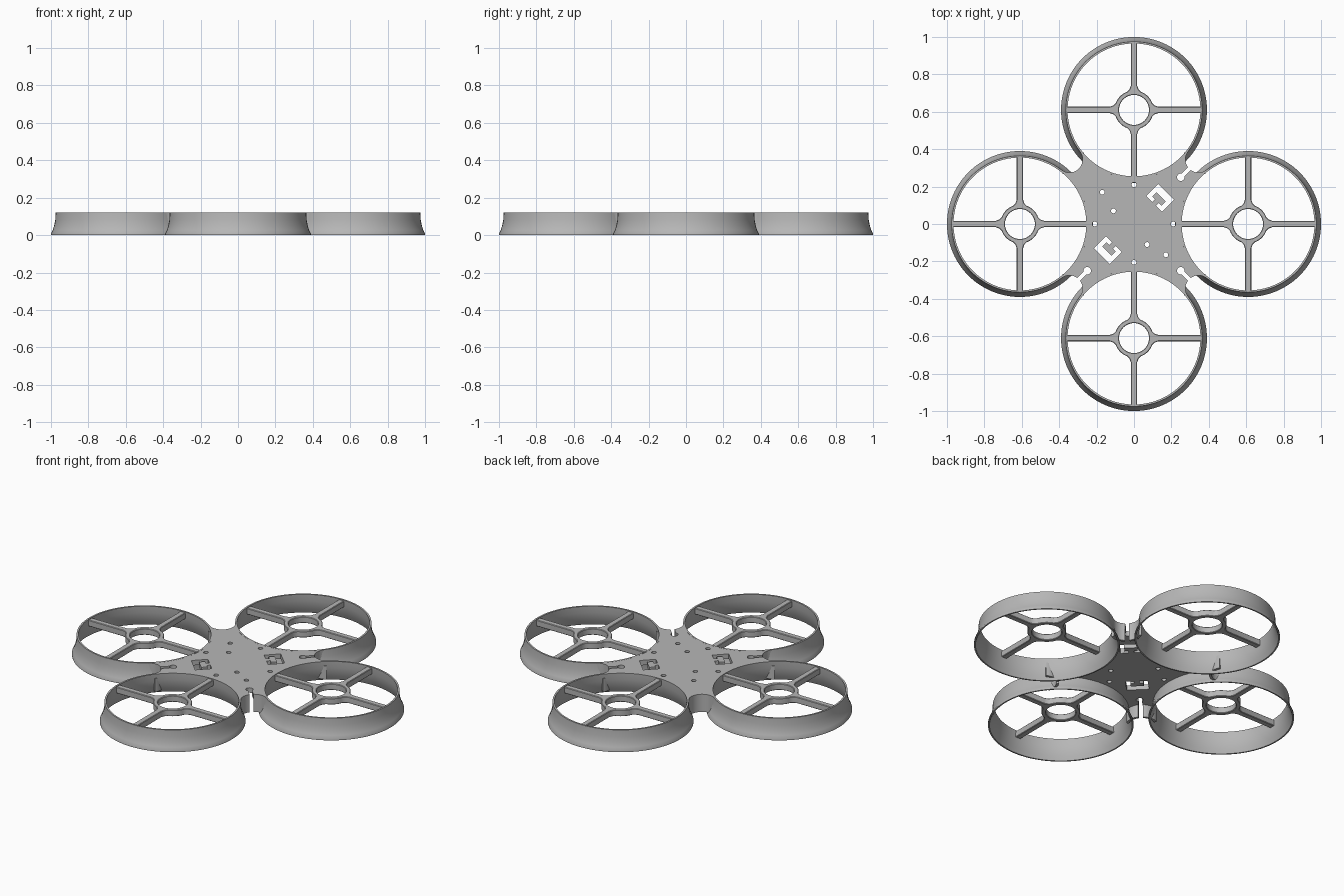
import bpy, bmesh
from math import sin, cos, radians, pi
from mathutils import Matrix, Vector

cube = bpy.data.objects.get("Cube")
if cube:
    bpy.data.objects.remove(cube)

HEIGHT = 0.12      # duct height
ARM = 0.61         # distance from the centre to each duct axis
WALL = 0.36        # mid radius of the duct wall
FILLET = 0.07      # radius of the concave corner edge
FC = 0.345         # centre of the corner edge on both axes

grey = bpy.data.materials.new("plain_grey")
grey.use_nodes = True
grey.diffuse_color = (0.47, 0.47, 0.47, 1)
grey.node_tree.nodes["Principled BSDF"].inputs["Base Color"].default_value = grey.diffuse_color


def arc(cx, cy, r, a, b, n=24):
    """Points on an arc from angle a to b, in degrees."""
    angles = [radians(a + (b - a) * i / n) for i in range(n + 1)]
    return [(cx + r * cos(t), cy + r * sin(t)) for t in angles]


def circle(cx, cy, r, n=24):
    return arc(cx, cy, r, 0, 360, n)[:-1]


def turn(points, quarter):
    c, s = round(cos(quarter * pi / 2)), round(sin(quarter * pi / 2))
    return [(c * x - s * y, s * x + c * y) for x, y in points]


def finish(ob):
    bpy.ops.object.select_all(action='DESELECT')
    ob.select_set(True)
    bpy.context.view_layer.objects.active = ob
    if ob.type == 'CURVE':
        bpy.ops.object.convert(target='MESH')
    ob = bpy.context.object
    bm = bmesh.new()
    bm.from_mesh(ob.data)
    bmesh.ops.remove_doubles(bm, verts=bm.verts, dist=0.0001)
    bmesh.ops.recalc_face_normals(bm, faces=bm.faces)
    bm.to_mesh(ob.data)
    bm.free()
    ob.data.materials.clear()
    ob.data.materials.append(grey)
    bpy.ops.object.shade_smooth_by_angle(angle=radians(30))
    return ob


def slab(name, loops, z0, z1, bevel=0.0, at=(0, 0)):
    """Extrude flat loops between two heights; inner loops become holes."""
    cu = bpy.data.curves.new(name, 'CURVE')
    cu.dimensions = '2D'
    cu.fill_mode = 'BOTH'
    cu.extrude = (z1 - z0) / 2 - bevel
    cu.bevel_depth, cu.offset, cu.bevel_resolution = bevel, -bevel, 0
    for loop in loops:
        sp = cu.splines.new('POLY')
        sp.points.add(len(loop) - 1)
        for p, (x, y) in zip(sp.points, loop):
            p.co = (x, y, 0, 1)
        sp.use_cyclic_u = True
    ob = bpy.data.objects.new(name, cu)
    ob.location = (at[0], at[1], (z0 + z1) / 2)
    bpy.context.collection.objects.link(ob)
    return finish(ob)


def lathe(name, profile, at, steps=96):
    """Spin a closed profile of radius and height about the z axis."""
    me = bpy.data.meshes.new(name)
    bm = bmesh.new()
    rings = [[bm.verts.new((r * cos(2 * pi * i / steps), r * sin(2 * pi * i / steps), z))
              for r, z in profile] for i in range(steps)]
    n = len(profile)
    for i in range(steps):
        a, b = rings[i], rings[(i + 1) % steps]
        for j in range(n):
            k = (j + 1) % n
            bm.faces.new((a[j], b[j], b[k], a[k]))
    bm.to_mesh(me)
    bm.free()
    ob = bpy.data.objects.new(name, me)
    ob.location = (at[0], at[1], 0)
    bpy.context.collection.objects.link(ob)
    return finish(ob)


# Centre plate outline: duct arcs joined by concave corners, three with keyholes
outline = []
for q in range(4):
    side = arc(ARM, 0, WALL, 180, 127.5)
    if q == 1:
        corner = arc(FC, FC, FILLET, -52.5, -217.5)
    else:
        corner = (arc(FC, FC, FILLET, -52.5, -126, 12)
                  + arc(0.25, 0.25, 0.02, 15, -285)
                  + arc(FC, FC, FILLET, -144, -217.5, 12))
    far = arc(0, ARM, WALL, -37.5, -90)[:-1]
    outline += turn(side + corner + far, q)

# Screw holes and hooked strap slots
holes = [circle(x, y, 0.013) for x, y in (
    (-0.17, 0.17), (-0.11, 0.07), (0, 0.21), (-0.21, 0),
    (0.21, 0), (0, -0.205), (0.07, -0.11), (0.17, -0.165))]
half = [(0.06, 0.045), (0.06, -0.045), (0.015, -0.045),
        (0.015, -0.025), (0.035, -0.025), (0.035, 0.008)]
hook = half + [(-u, v) for u, v in reversed(half)]
slot = [(0.14 + (u + v) * 0.7071, 0.14 + (v - u) * 0.7071) for u, v in hook]
slab("centre_plate", [outline] + holes + [slot, turn(slot, 2)], 0.09, HEIGHT - 0.0005)

# Skirt walls below the plate corners
for q in range(4):
    spans = [(-60, -210)] if q == 1 else [(-60, -126), (-144, -210)]
    loops = [turn(arc(FC, FC, FILLET, a, b)
                  + arc(FC, FC, FILLET + 0.014, b, a), q) for a, b in spans]
    slab("corner_skirt", loops, 0.015, 0.095)

# Flared ducts with motor mounts
outer = [(0.39, 0), (0.39, 0.008), (0.381, 0.025), (0.373, 0.05), (0.367, 0.08), (0.365, HEIGHT)]
inner = [(0.355, HEIGHT), (0.357, 0.08), (0.363, 0.05), (0.371, 0.025), (0.382, 0)]
spoke = [(0.11, -0.024), (0.13, -0.017), (0.358, -0.017),
         (0.358, 0.017), (0.13, 0.017), (0.11, 0.024)]
mount = []
for q in range(4):
    mount += turn(spoke + arc(0, 0, 0.104, 20, 70, 10), q)
for q, side in enumerate(("left", "back", "right", "front")):
    at = turn([(ARM, 0)], q)[0]
    lathe(side + "_duct", outer + inner, at)
    slab(side + "_motor_mount", [mount, circle(0, 0, 0.08, 48)], 0.078, 0.115, 0.003, at)
